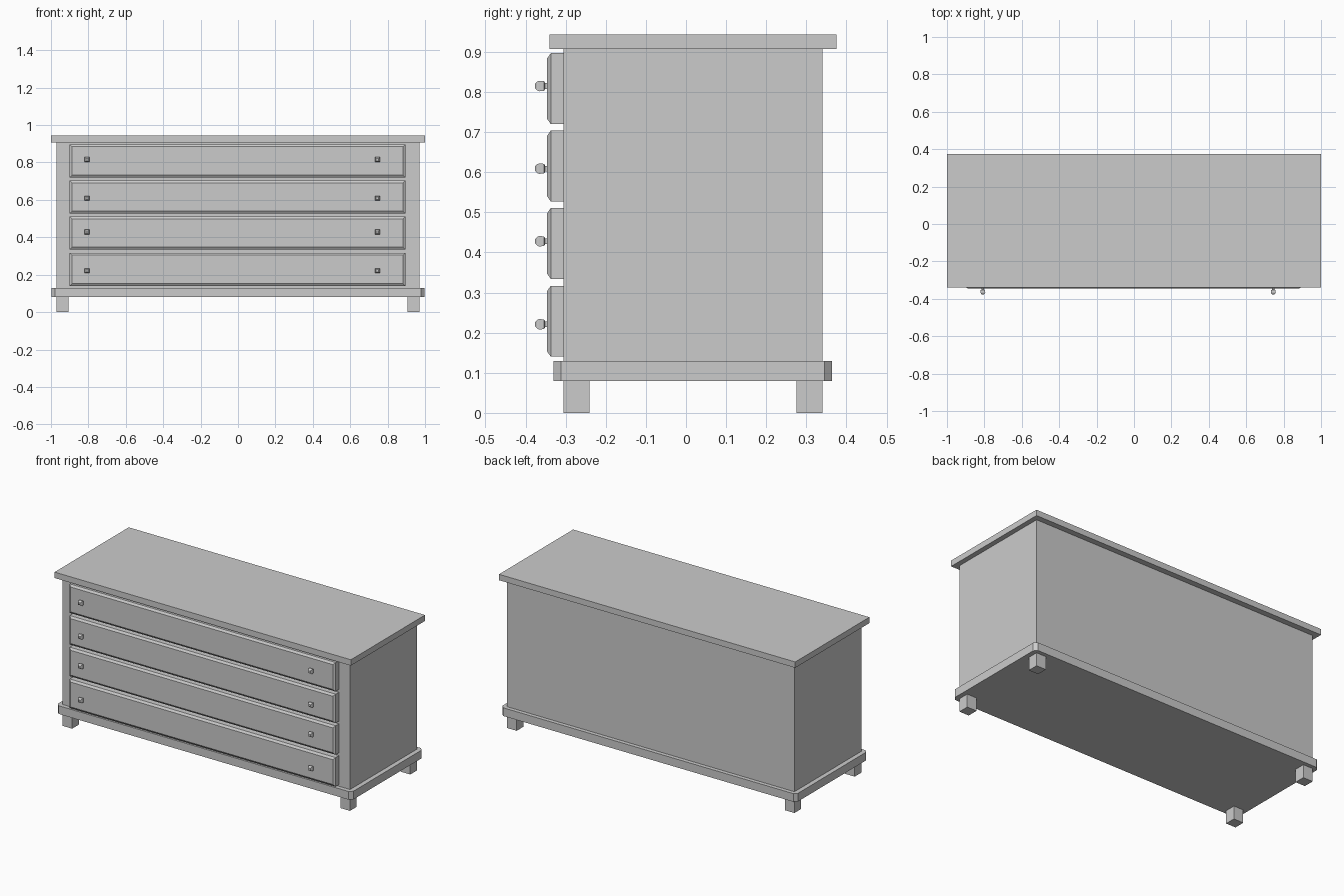
import bpy, bmesh
from math import pi, sqrt
from mathutils import Matrix

if "Cube" in bpy.data.objects:
    bpy.data.objects.remove(bpy.data.objects["Cube"])


def finish(bm, name):
    bmesh.ops.recalc_face_normals(bm, faces=bm.faces)
    mesh = bpy.data.meshes.new(name)
    bm.to_mesh(mesh)
    bm.free()
    obj = bpy.data.objects.new(name, mesh)
    bpy.context.collection.objects.link(obj)
    return obj


def box_bm(x0, x1, y0, y1, z0, z1):
    bm = bmesh.new()
    mat = Matrix.Translation(((x0 + x1) / 2, (y0 + y1) / 2, (z0 + z1) / 2)) \
        @ Matrix.Diagonal((x1 - x0, y1 - y0, z1 - z0, 1))
    bmesh.ops.create_cube(bm, size=1, matrix=mat)
    return bm


def box(name, *bounds):
    return finish(box_bm(*bounds), name)


# Carcass and overhanging top
box("carcass", -0.97, 0.97, -0.305, 0.34, 0.13, 0.907)
box("top_board", -1, 1, -0.34, 0.375, 0.907, 0.943)

# Plinth with clipped vertical corners
bm = box_bm(-0.998, 0.998, -0.331, 0.364, 0.08, 0.13)
upright = [e for e in bm.edges if abs(e.verts[0].co.z - e.verts[1].co.z) > 0.01]
bmesh.ops.bevel(bm, geom=upright, offset=0.019, segments=1, affect='EDGES')
finish(bm, "plinth")

# Four square feet
for side, x in (("left", -0.97), ("right", 0.905)):
    for end, y in (("front", -0.306), ("back", 0.275)):
        box(f"{end}_{side}_foot", x, x + 0.065, y, y + 0.065, 0, 0.08)


# Drawer front: slab with a shallow raised face
def drawer(name, z0, z1):
    bm = box_bm(-0.9, 0.895, -0.337, -0.305, z0, z1)
    face = min(bm.faces, key=lambda f: f.calc_center_median().y)
    bmesh.ops.inset_region(bm, faces=[face], thickness=0.018)
    for v in face.verts:
        v.co.y = -0.346
    finish(bm, name)


# Knob: four-sided turned profile (distance along y, half width)
KNOB = [(-0.344, 0.007), (-0.351, 0.007), (-0.354, 0.012),
        (-0.366, 0.013), (-0.371, 0.011), (-0.376, 0.006)]


def knob(name, x, z):
    bm = bmesh.new()
    rings = [[bm.verts.new((x + sx * r, y, z + sz * r))
              for sx, sz in ((-1, -1), (1, -1), (1, 1), (-1, 1))] for y, r in KNOB]
    for a, b in zip(rings, rings[1:]):
        for i in range(4):
            j = (i + 1) % 4
            bm.faces.new((a[i], a[j], b[j], b[i]))
    bm.faces.new(rings[0])
    bm.faces.new(rings[-1])
    finish(bm, name)


# Drawers with a pair of knobs each
for i, (z0, zk) in enumerate([(0.14, 0.221), (0.334, 0.428), (0.527, 0.609), (0.72, 0.815)], 1):
    drawer(f"drawer_{i}", z0, z0 + 0.177)
    knob(f"drawer_{i}_left_knob", -0.808, zk)
    knob(f"drawer_{i}_right_knob", 0.745, zk)
